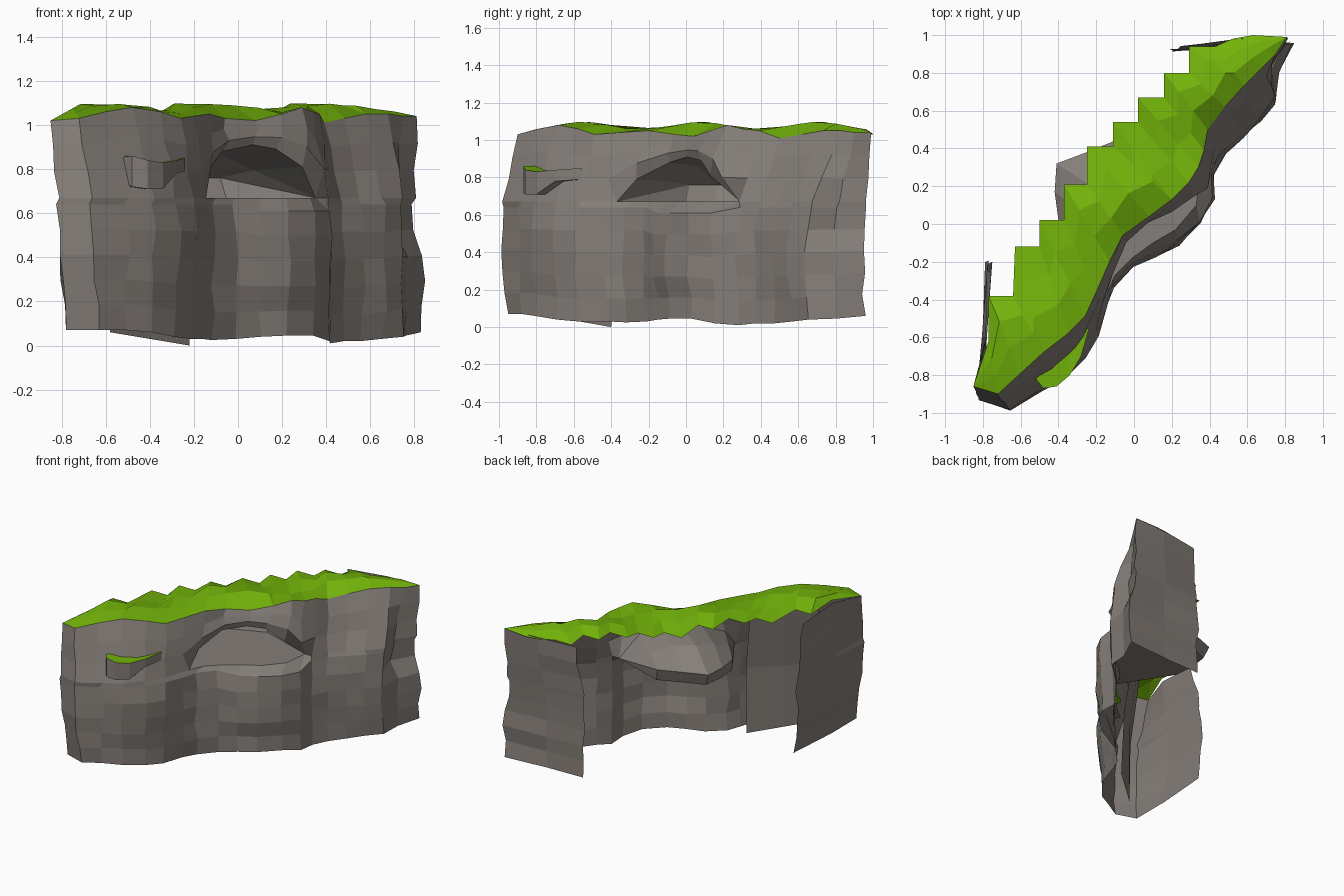
import bpy, bmesh, math, random
from mathutils import Vector

if "Cube" in bpy.data.objects:
    bpy.data.objects.remove(bpy.data.objects["Cube"])

random.seed(4)


def material(name, rgb):
    m = bpy.data.materials.new(name)
    m.diffuse_color = (*rgb, 1)
    m.use_nodes = True
    m.node_tree.nodes["Principled BSDF"].inputs["Base Color"].default_value = m.diffuse_color
    return m


ROCK = material("rock", (0.235, 0.21, 0.19))
GRASS = material("grass", (0.17, 0.45, 0.003))


def loft(name, rows, mat, skip=()):
    """Flat-shaded sheet through rows of points; skip leaves holes."""
    bm = bmesh.new()
    vs = [[bm.verts.new(p) for p in row] for row in rows]
    for j in range(len(rows) - 1):
        for i in range(len(rows[0]) - 1):
            if (j, i) not in skip:
                bm.faces.new((vs[j][i], vs[j][i + 1], vs[j + 1][i + 1], vs[j + 1][i]))
    bmesh.ops.remove_doubles(bm, verts=bm.verts, dist=0.0005)
    loose = [v for v in bm.verts if not v.link_faces]
    bmesh.ops.delete(bm, geom=loose, context='VERTS')
    me = bpy.data.meshes.new(name)
    bm.to_mesh(me)
    bm.free()
    me.materials.append(mat)
    ob = bpy.data.objects.new(name, me)
    bpy.context.collection.objects.link(ob)
    return ob


# Foot and brow of the cliff, left end wall to right end wall
FOOT = [(-.75, -.2, .07), (-.78, -.6, .07), (-.78, -.9, .07), (-.63, -.95, .07), (-.51, -.88, .07),
        (-.39, -.80, .06), (-.28, -.69, .04), (-.21, -.57, .03), (-.16, -.42, .03), (-.12, -.32, .025),
        (-.02, -.21, .03), (.1, -.15, .04), (.22, -.09, .045), (.34, .03, .045), (.41, .15, .02),
        (.41, .29, .01), (.47, .38, .02), (.56, .48, .02), (.66, .56, .03), (.74, .66, .04),
        (.76, .8, .045), (.84, .95, .06), (.5, .93, .06), (.2, .92, .06)]
BROW = [(-.76, -.3, 1.0), (-.78, -.62, 1.04), (-.85, -.86, 1.02), (-.72, -.9, 1.03), (-.6, -.79, 1.06),
        (-.48, -.68, 1.08), (-.35, -.58, 1.06), (-.26, -.49, 1.03), (-.2, -.36, 1.04), (-.13, -.2, 1.05),
        (-.06, -.06, 1.03), (.08, .04, 1.02), (.2, .13, 1.05), (.29, .22, 1.08), (.34, .3, 1.06),
        (.37, .39, 1.05), (.39, .5, 1.01), (.48, .62, 1.03), (.58, .73, 1.05), (.68, .83, 1.05),
        (.75, .9, 1.04), (.81, .99, 1.04), (.55, .98, 1.04), (.25, .94, 1.03)]
FLOOR = 0.67
ARCH = {9: .79, 10: .88, 11: .91, 12: .89, 13: .81}   # cave mouth heights by column
SILL = {8: (-.145, -.37), 9: (-.1, -.27), 10: (-.01, -.18), 11: (.1, -.1), 12: (.22, -.03),
        13: (.33, .1), 14: (.35, .29)}                 # front edge of the cave floor


def on_wall(i, z):
    """Point on column i at height z: bulging below, leaning back above."""
    a, b = Vector(FOOT[i]), Vector(BROW[i])
    t = (z - a.z) / (b.z - a.z)
    f = 0 if t < .5 else (t - .5) * 1.25 if t < .65 else .19 + (t - .65) / .35 * .81
    p = a.lerp(b, f)
    out = math.sin(math.pi * min(t * 1.05, 1))
    if i <= 3:
        p += Vector((-.03, -.035 if i > 1 else 0, 0)) * out
    elif i < 20:
        p += Vector((.012, -.02, 0)) * out
    elif i < 22 and t > .4:
        p.x -= .045 * out
    if 0 < t < .99:
        p += Vector((random.uniform(-.012, .012), random.uniform(-.012, .012), 0))
    p.z = z
    return p


cols = []
for i in range(len(FOOT)):
    zb, zt = FOOT[i][2], BROW[i][2]
    lip = .61 if 11 <= i <= 14 else .64
    arch = ARCH.get(i, FLOOR)
    lower = [on_wall(i, zb + (lip - zb) * k / 5) for k in range(6)]
    sill = Vector((*SILL[i], FLOOR)) if i in SILL else on_wall(i, FLOOR)
    upper = [on_wall(i, arch + (zt - arch) * k / 3) for k in range(4)]
    if i in ARCH:
        upper[0] += Vector((-.03, .03, 0))
    else:
        upper[0] = sill.copy()
    cols.append(lower + [sill] + upper)

# Cliff wall with the cave mouth left open
rows = [[c[j] for c in cols] for j in range(11)]
hole = {(6, i) for i in range(len(cols) - 1)}
loft("cliff_wall", rows, ROCK, hole)

# Cave: ceiling, back and floor behind the mouth
BACK = {9: (-.40, .02), 10: (-.42, .17), 11: (-.41, .32), 12: (-.25, .38), 13: (-.08, .45)}
cave = []
for i in range(8, 15):
    lip, top = cols[i][6], cols[i][7]
    if i not in BACK:
        cave.append([lip] * 6)
        continue
    b = Vector((*BACK[i], 0))

    def at(f, z):
        p = top.lerp(b, f)
        p.z = z
        return p
    cave.append([lip, at(.5, FLOOR), at(.93, FLOOR), at(1, .76),
                 at(.6, FLOOR + (top.z - FLOOR) * .9), top])
loft("cave", [[c[k] for c in cave] for k in range(6)], ROCK)

# Grass cap with a stepped rear edge, sharing the cliff's brow points
REAR = [(-.85, -.86), (-.77, -.62), (-.77, -.38), (-.64, -.38), (-.63, -.12), (-.5, -.12), (-.5, .02),
        (-.37, .02), (-.37, .21), (-.25, .21), (-.25, .41), (-.11, .41), (-.11, .54), (.02, .54),
        (.02, .67), (.16, .67), (.16, .8), (.29, .8), (.29, .94), (.43, .94), (.52, .98), (.63, 1.0),
        (.81, .99)]
front = [Vector(p) for p in BROW[2:22]]
n = len(REAR) - 1
grass = [[], [], [], []]
for k, (x, y) in enumerate(REAR):
    f = front[round(k / n * (len(front) - 1))]
    end = k in (0, n)
    wave = math.cos((y + .55) * 10)
    r = Vector((x, y, f.z if end else 1.045 + .015 * wave))
    for j in range(4):
        p = f.lerp(r, j / 3)
        if j in (1, 2) and not end:
            p.z = 1.075 + .022 * math.cos((p.y + .55) * 10)
        grass[j].append(p)
loft("grass_top", grass, GRASS)

# Small grassy ledge on the left of the cliff
OUTER = [(-.52, -.82), (-.48, -.87), (-.41, -.86), (-.34, -.8), (-.28, -.7), (-.24, -.56)]
INNER = [(-.54, -.79), (-.52, -.76), (-.44, -.7), (-.36, -.62), (-.3, -.56), (-.26, -.52)]
HIGH = [.855, .86, .84, .83, .84, .85]
LOW = [.74, .72, .71, .71, .78, .79]
rim = [(x, y, z) for (x, y), z in zip(OUTER, HIGH)]
foot = [(x, y, z) for (x, y), z in zip(OUTER, LOW)]
under = [(x, y, z) for (x, y), z in zip(INNER, LOW)]
back = [(x, y, z) for (x, y), z in zip(INNER, HIGH)]
loft("ledge_rock", [under, foot, rim], ROCK)
loft("ledge_grass", [rim, back], GRASS)

# Rock panel standing behind the left part of the wall
loft("inner_panel", [[(-.58, -.74, .06), (-.4, -.57, .03), (-.22, -.4, 0)],
                     [(-.58, -.73, .5), (-.42, -.55, .5), (-.23, -.38, .5)],
                     [(-.62, -.68, 1.02), (-.46, -.5, 1.02), (-.3, -.34, 1.02)]], ROCK)
